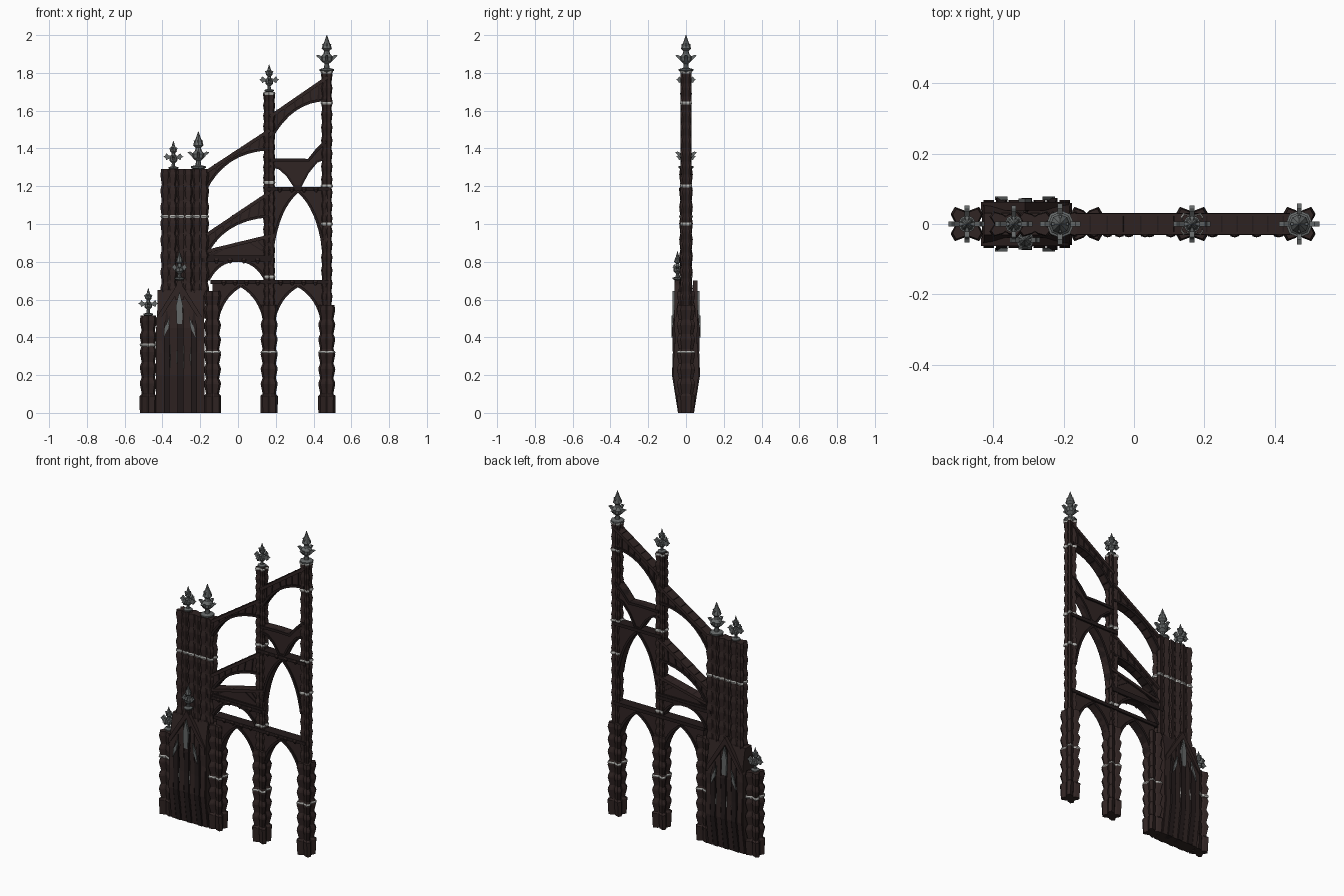
import bpy, bmesh, math
from mathutils import Vector

if "Cube" in bpy.data.objects:
    bpy.data.objects.remove(bpy.data.objects["Cube"])


def material(name, c):
    m = bpy.data.materials.new(name)
    m.diffuse_color = (*c, 1)
    m.use_nodes = True
    m.node_tree.nodes["Principled BSDF"].inputs["Base Color"].default_value = m.diffuse_color
    return m


STONE = material("dark_stone", (0.030, 0.018, 0.017))
EDGE = material("black_trim", (0.017, 0.011, 0.011))
IRON = material("grey_iron", (0.13, 0.14, 0.14))
PALE = material("pale_band", (0.45, 0.45, 0.43))


def finish(name, bm, mat):
    bmesh.ops.recalc_face_normals(bm, faces=bm.faces)
    me = bpy.data.meshes.new(name)
    bm.to_mesh(me)
    bm.free()
    me.materials.append(mat)
    ob = bpy.data.objects.new(name, me)
    bpy.context.collection.objects.link(ob)
    return ob


def loft(name, section, levels, at, mat):
    """Stack scaled copies of a section: levels are (z, sx, sy)."""
    bm = bmesh.new()
    rings = [[bm.verts.new((at[0] + x * sx, at[1] + y * sy, z)) for x, y in section]
             for z, sx, sy in levels]
    n = len(section)
    for a, b in zip(rings, rings[1:]):
        for i in range(n):
            bm.faces.new((a[i], a[(i + 1) % n], b[(i + 1) % n], b[i]))
    bm.faces.new(rings[0])
    bm.faces.new(rings[-1])
    return finish(name, bm, mat)


def plate(name, pts, half, mat, y=0):
    """Extrude an x-z outline symmetrically through y."""
    bm = bmesh.new()
    f = bm.faces.new([bm.verts.new((x, y - half, z)) for x, z in pts])
    r = bmesh.ops.extrude_face_region(bm, geom=[f])
    vs = [v for v in r["geom"] if isinstance(v, bmesh.types.BMVert)]
    bmesh.ops.translate(bm, vec=(0, 2 * half, 0), verts=vs)
    return finish(name, bm, mat)


def bez(a, b, c, n=8):
    return [tuple((1 - t) ** 2 * p + 2 * t * (1 - t) * q + t * t * r for p, q, r in zip(a, b, c))
            for t in (i / n for i in range(n + 1))]


def ribbon(name, pts, width, half, mat):
    left = []
    for i, p in enumerate(pts):
        d = Vector(pts[min(i + 1, len(pts) - 1)]) - Vector(pts[max(i - 1, 0)])
        d.normalize()
        left.append((p[0] - d.y * width, p[1] + d.x * width))
    plate(name, pts + left[::-1], half, mat)


SQUARE = [(-1, -1), (1, -1), (1, 1), (-1, 1)]
OCT = [(math.cos(math.pi * k / 4), math.sin(math.pi * k / 4)) for k in range(8)]
# clustered shaft: four tilted corners with notches between
CLUSTER = [(-1, -.6), (-.75, -1), (-.2, -.8), (0, -.62), (.2, -.8), (.75, -1), (1, -.6), (.7, 0),
           (1, .6), (.75, 1), (.2, .8), (0, .62), (-.2, .8), (-.75, 1), (-1, .6), (-.7, 0)]


def shaft(name, x, z0, z1, hx, hy, step=.08, low=.78, base=False):
    """Shaft of stacked flaring drums with sawtooth edges."""
    lv, z = [], z0
    if base:
        lv = [(z0, hx, hy * .85), (z0 + .09, hx * 1.02, hy), (z0 + .1, hx * low, hy * low)]
        z = z0 + .1
    n = max(1, round((z1 - z) / step))
    s = (z1 - z) / n
    for i in range(n):
        a = z + i * s
        lv += [(a + .004, hx * low, hy * low), (a + s * .68, hx, hy), (a + s * .8, hx * .96, hy * .96)]
    lv.append((z1, hx * .9, hy * .9))
    loft(name, CLUSTER, lv, (x, 0), STONE)


def band(name, x, z, hx, hy):
    loft(name, CLUSTER, [(z - .008, hx * .9, hy * .9), (z, hx, hy), (z + .008, hx * .9, hy * .9)], (x, 0), PALE)


# lower columns
for i, (x, top, bz) in enumerate([(-.475, .515, .36), (-.135, .645, .32), (.165, .57, .32), (.47, .57, .32)]):
    shaft(f"lower_column_{i}", x, 0, top, .045, .048, base=True)
    band(f"column_band_{i}", x, bz, .046, .049)

# tall upper pillars
shaft("middle_pillar", .165, .5, 1.7, .032, .03, step=.055, low=.85)
shaft("right_pillar", .47, .5, 1.81, .03, .03, step=.07, low=.82)
for x, zs in ((.165, (.72, 1.22, 1.69)), (.47, (1.0, 1.2, 1.64, 1.805))):
    for z in zs:
        band("pillar_band", x, z, .033, .032)

# tower of three joined shafts
for i in range(3):
    x = -.365 + .083 * i
    shaft(f"tower_shaft_{i}", x, .6, 1.29, .046, .036, step=.086, low=.84)
    band(f"tower_band_{i}", x, 1.04, .046, .037)
loft("tower_core", SQUARE, [(.5, .11, .024), (1.285, .11, .024)], (-.282, 0), STONE)

# bulging buttress block with pointed slats
PROFILE = [(0, .04), (.1, .055), (.2, .07), (.32, .066), (.45, .07), (.55, .058), (.65, .036)]
loft("block_core", SQUARE, [(z, .128 if z < .5 else .122, y * .86) for z, y in PROFILE], (-.305, 0), STONE)
for i in range(7):
    x = -.305 + (i - 3) * .036
    top = .64 - .045 * abs(i - 3)
    k = 1.06 if i % 2 else .97
    lv = [(z, .0155, y * k) for z, y in PROFILE if z < top - .08]
    loft(f"block_slat_{i}", SQUARE, lv + [(top, .001, .048)], (x, 0), EDGE if i % 2 else STONE)
# slender diamond fins and iron spearheads on both faces
for s in (-1, 1):
    for i in range(4):
        x = -.359 + i * .036
        loft("diamond_fin", [(-.5, 0), (0, -1), (.5, 0), (0, 1)],
             [(.2, .001, .001), (.29, .007, .018), (.39, .001, .001)], (x, s * .052), PALE)
    plate("centre_spear", [(-.31, .645), (-.292, .57), (-.296, .47), (-.324, .47), (-.328, .57)], .006, IRON, s * .066)
    for m in (-1, 1):
        plate("side_spear", [(-.31 + m * a, b) for a, b in
                             ((.05, .515), (.058, .45), (.085, .40), (.078, .45))], .005, IRON, s * .073)
    # gable rake mouldings
    for m in (-1, 1):
        plate("gable_rake", [(-.31 + m * a, b) for a, b in
                             ((0, .70), (.125, .50), (.125, .46), (0, .655))], .012, STONE, s * .05)
plate("gable_peg", [(-.335, .6), (-.285, .6), (-.298, .71), (-.322, .71)], .012, STONE, -.045)


def flier(name, top, low, rays=7):
    """Sloping arch web with edge mouldings and ribs."""
    plate(name + "_web", top + low[::-1], .018, STONE)
    ribbon(name + "_top_rail", top, -.018, .03, STONE)
    ribbon(name + "_arch_rib", low, .014, .028, EDGE)
    (xa, za), (xb, zb) = top[0], top[-1]
    for i in range(1, rays):
        t = i / rays
        x = xa + (xb - xa) * t
        lx = min(low, key=lambda p: abs(p[0] - x))
        plate(name + "_rib", [(x - .004, za + (zb - za) * t), (x + .004, za + (zb - za) * t),
                              (lx[0] + .004, lx[1]), (lx[0] - .004, lx[1])], .023, EDGE)


flier("upper_left_flier", [(-.17, 1.285), (.165, 1.505)], bez((-.17, 1.17), (-.07, 1.38), (.165, 1.39)))
flier("upper_right_flier", [(.165, 1.575), (.47, 1.785)], bez((.18, 1.45), (.29, 1.65), (.47, 1.65)))
flier("lower_left_flier", [(-.17, .95), (.165, 1.175)], bez((-.17, .82), (-.08, 1.02), (.165, 1.035)))
flier("low_ramp", [(-.16, .865), (.19, .95)], [(-.16, .82), (.19, .82)])


def bay(name, x0, x1, zs, apex, top, sx, sz):
    """Pointed arch bay with a flat beam above."""
    c = (x0 + x1) / 2
    left = bez((x0, zs), (x0 + sx, zs + sz), (c, apex))
    right = [(2 * c - x, z) for x, z in left]
    plate(name + "_spandrel", [(x0 - .03, zs), (x0 - .03, top), (x1 + .03, top), (x1 + .03, zs)]
          + right + left[::-1][1:], .02, STONE)
    ribbon(name + "_left_rib", left, .014, .028, EDGE)
    ribbon(name + "_right_rib", right, -.014, .028, EDGE)
    plate(name + "_beam", [(x0 - .04, top - .012), (x1 + .04, top - .012),
                           (x1 + .04, top + .008), (x0 - .04, top + .008)], .031, EDGE)
    for i in range(4):
        x = x0 + (i + .5) * (x1 - x0) / 4
        loft(name + "_boss", OCT, [(top - .02, .004, .004), (top - .004, .015, .01), (top + .006, .01, .006)],
             (x, -.028), STONE)


bay("lower_left_bay", -.105, .135, .48, .665, .695, .025, .13)
bay("lower_right_bay", .195, .44, .48, .665, .695, .025, .13)
bay("small_left_bay", -.15, .14, .70, .80, .812, .05, .1)
bay("upper_bay", .19, .445, .87, .165 + 1.0, 1.188, .03, .21)

# forked brace above the upper bay
brace = [(.17, 1.345), (.29, 1.348), (.37, 1.345), (.41, 1.395), (.46, 1.445), (.46, 1.34), (.42, 1.325),
         (.375, 1.27), (.335, 1.195), (.295, 1.195), (.255, 1.255), (.215, 1.29), (.17, 1.3)]
plate("forked_brace", brace, .02, STONE)
ribbon("forked_brace_rail", brace[:5], -.016, .029, EDGE)
ribbon("forked_brace_rib", brace[5:], -.012, .027, EDGE)


def finial(name, x, y, z, h, big):
    """Turned stem, four upturned petals on each axis and a pointed bud."""
    r = h * (.15 if big else .13)
    turn = [(0, .6), (.06, 1.3), (.1, 1.3), (.13, .5), (.24, .4), (.32, 1.0), (.42, 1.1), (.5, .6), (.58, .45),
            (.64, .9), (.72, .75), (.82, .45), (1, .05)]
    loft(name + "_stem", OCT, [(z + a * h, b * r, b * r) for a, b in turn], (x, y), IRON)
    w = .058 if big else .053
    if big:
        leaf = [(0, .27), (.45, .3), (.7, .38), (1, .46), (.75, .48), (.5, .44), (.2, .52), (0, .55)]
    else:
        leaf = [(0, .36), (.4, .40), (.7, .34), (.8, .42), (1, .46), (.8, .5), (.7, .58), (.4, .49), (0, .54)]
    bud = [(0, .6), (.34, .68), (.42, .76), (.22, .78), (0, .92)]
    for k in range(4):
        for part, pts in (("petal", leaf), ("bud", bud)):
            ob = plate(f"{name}_{part}", [(a * w, b * h) for a, b in pts], .007 if part == "petal" else .004, IRON)
            ob.rotation_euler.z = k * math.pi / 2
            ob.location = (x, y, z)


for n, x, y, z, h, big in (("left_pier_finial", -.475, 0, .51, .15, False),
                           ("tower_left_finial", -.342, 0, 1.285, .155, False),
                           ("tower_right_finial", -.21, 0, 1.285, .205, True),
                           ("middle_finial", .165, 0, 1.695, .15, False),
                           ("right_finial", .47, 0, 1.80, .20, True)):
    finial(n, x, y, z, h, big)
finial("gable_finial", -.31, -.045, .70, .155, False)
for ob in bpy.data.objects:  # flatten the gable finial against the wall
    if ob.name.startswith("gable_finial_petal") or ob.name.startswith("gable_finial_bud"):
        ob.scale.x = .5 if abs(math.sin(ob.rotation_euler.z)) > .5 else .8
